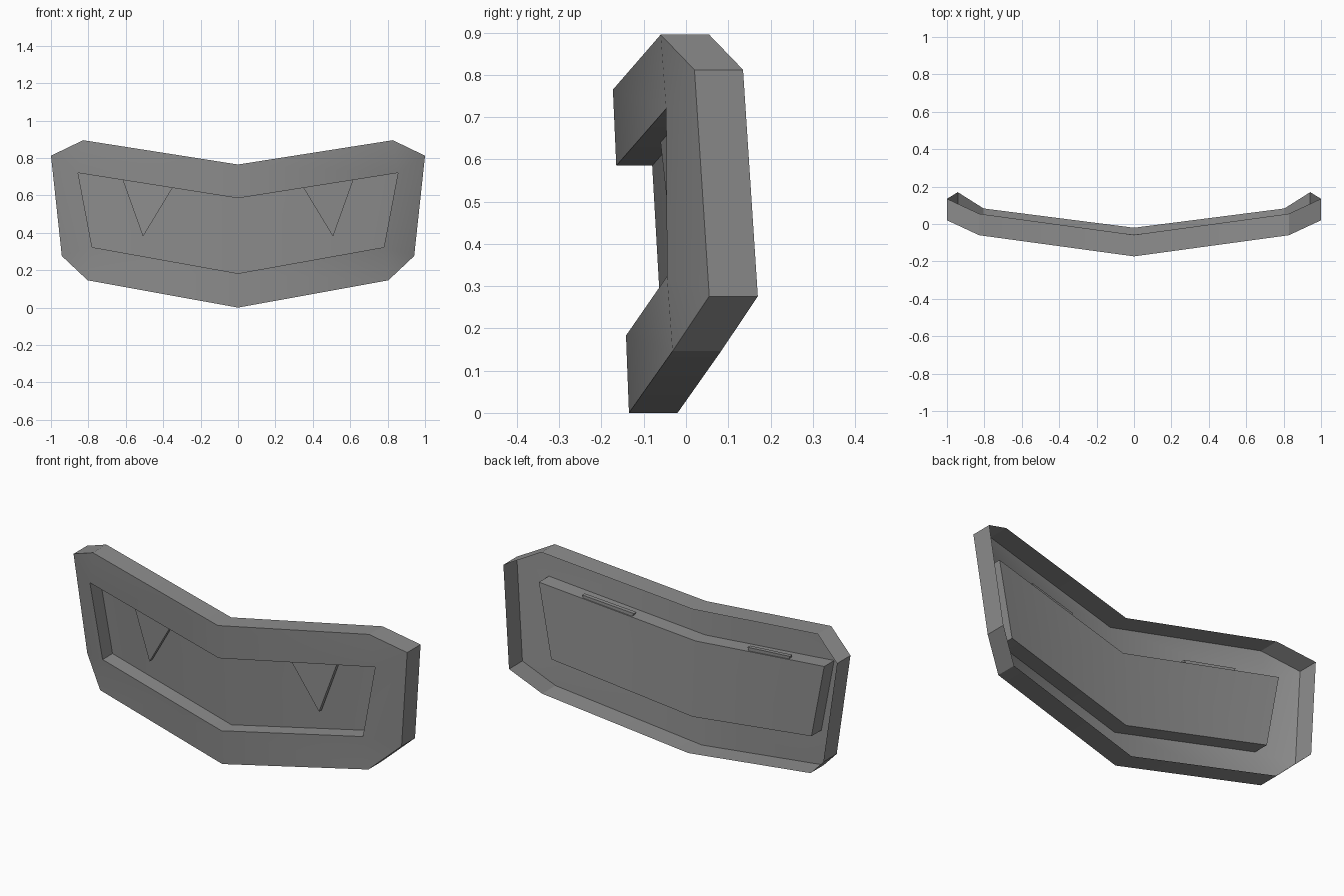
import bpy
import bmesh
import math

if "Cube" in bpy.data.objects:
    bpy.data.objects.remove(bpy.data.objects["Cube"])

grey = bpy.data.materials.new("plain grey")
grey.use_nodes = True
COLOUR = (0.27, 0.27, 0.27, 1)
grey.diffuse_color = COLOUR
grey.node_tree.nodes["Principled BSDF"].inputs["Base Color"].default_value = COLOUR

SHELL_DEPTH = 0.115
RECESS_DEPTH = 0.085


def mirrored_object(name, bm):
    """Turn a +x half into a mirrored object with crisp corners."""
    bmesh.ops.recalc_face_normals(bm, faces=bm.faces)
    mesh = bpy.data.meshes.new(name)
    bm.to_mesh(mesh)
    bm.free()
    mesh.materials.append(grey)
    obj = bpy.data.objects.new(name, mesh)
    bpy.context.collection.objects.link(obj)
    bpy.ops.object.select_all(action="DESELECT")
    obj.select_set(True)
    bpy.context.view_layer.objects.active = obj
    bpy.ops.object.shade_smooth_by_angle(angle=math.radians(30))
    mirror = obj.modifiers.new("mirror", "MIRROR")
    mirror.use_clip = True
    return obj


def pushed_back(bm, verts, depth):
    return [bm.verts.new((v.co.x, v.co.y + depth, v.co.z)) for v in verts]


def add_walls(bm, front, back):
    for i in range(len(front) - 1):
        bm.faces.new((front[i], front[i + 1], back[i + 1], back[i]))


# Hollow shell: swept front face, outer rim open at the back, sunken centre panel
bm = bmesh.new()
outer = [bm.verts.new(p) for p in (
    (0, -0.173, 0.765), (0.828, -0.06, 0.895), (1, 0.02, 0.812),
    (0.942, 0.055, 0.276), (0.804, -0.032, 0.146), (0, -0.135, 0))]
inner = [bm.verts.new(p) for p in (
    (0, -0.165, 0.585), (0.855, -0.047, 0.72),
    (0.78, -0.045, 0.323), (0, -0.142, 0.183))]
top, top_corner, top_end, low_end, low_corner, low = outer
i_top, i_top_end, i_low_end, i_low = inner
for face in ((top, top_corner, i_top_end, i_top),
             (top_corner, top_end, i_top_end),
             (top_end, low_end, i_low_end, i_top_end),
             (low_end, low_corner, i_low_end),
             (low_corner, low, i_low, i_low_end)):
    bm.faces.new(face)
add_walls(bm, outer, pushed_back(bm, outer, SHELL_DEPTH))
panel = pushed_back(bm, inner, RECESS_DEPTH)
add_walls(bm, inner, panel)
bm.faces.new(panel)
bmesh.ops.recalc_face_normals(bm, faces=bm.faces)
mirrored_object("shell", bm)

# Pointed teeth hanging from the top of the recess
bm = bmesh.new()
tooth = [bm.verts.new(p) for p in (
    (0.34, -0.062, 0.657), (0.622, -0.022, 0.698), (0.508, -0.032, 0.38))]
tooth_back = pushed_back(bm, tooth, 0.022)
bm.faces.new(tooth)
bm.faces.new(tooth_back)
add_walls(bm, tooth + tooth[:1], tooth_back + tooth_back[:1])
mirrored_object("teeth", bm)
